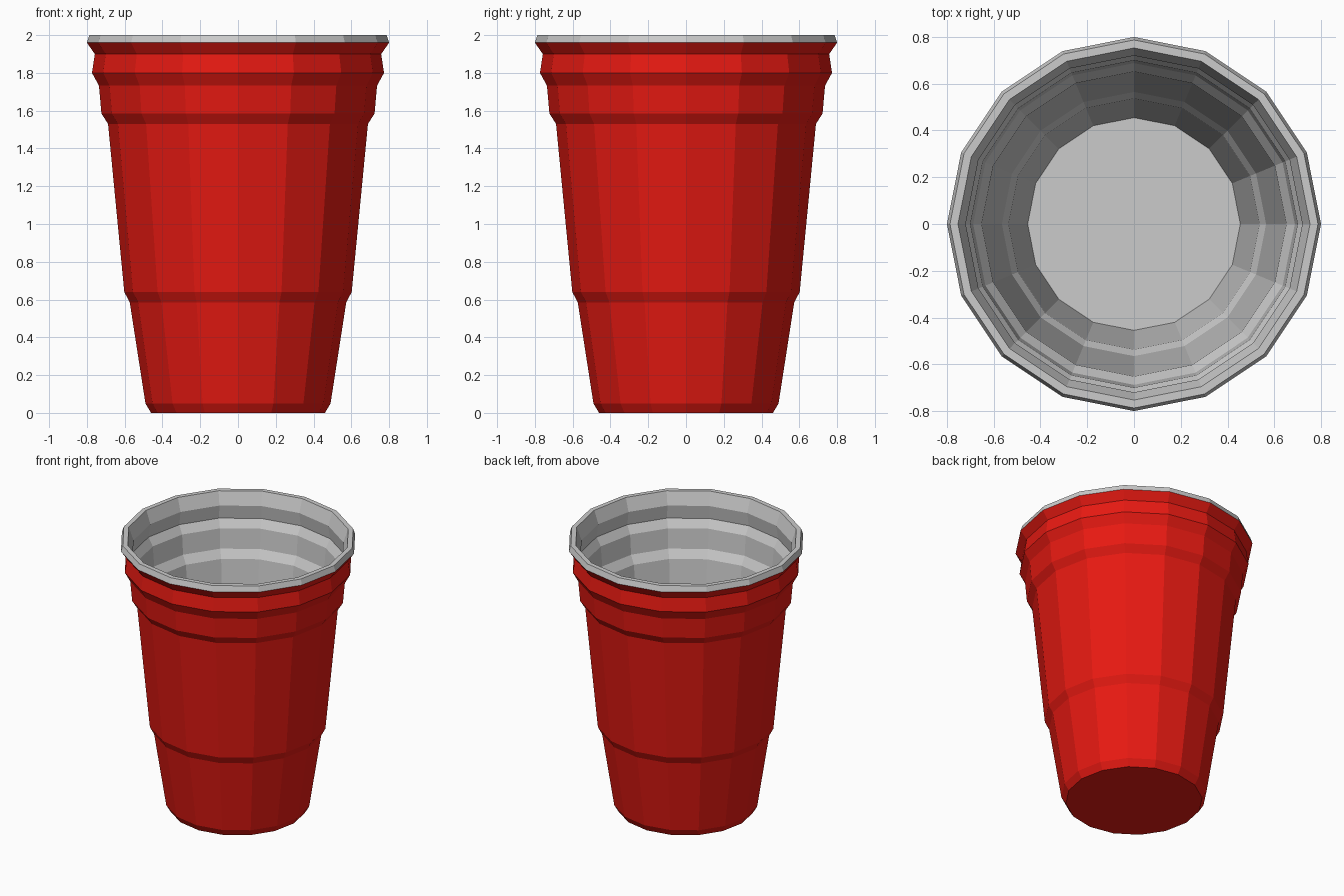
import bpy, bmesh, math

if "Cube" in bpy.data.objects:
    bpy.data.objects.remove(bpy.data.objects["Cube"])

SIDES = 16

def lathe(name, profile, cap_first=False, cap_last=False):
    """Revolve (radius, z) points around z into flat-sided bands."""
    bm = bmesh.new()
    rings = [[bm.verts.new((r * math.cos(2 * math.pi * i / SIDES),
                            r * math.sin(2 * math.pi * i / SIDES), z))
              for i in range(SIDES)] for r, z in profile]
    for a, b in zip(rings, rings[1:]):
        for i in range(SIDES):
            j = (i + 1) % SIDES
            bm.faces.new((a[i], a[j], b[j], b[i]))
    if cap_first:
        bm.faces.new(rings[0][::-1])
    if cap_last:
        bm.faces.new(rings[-1])
    mesh = bpy.data.meshes.new(name)
    bm.to_mesh(mesh)
    bm.free()
    obj = bpy.data.objects.new(name, mesh)
    bpy.context.collection.objects.link(obj)
    return obj

# Red outer wall with stepped bands and closed base
outer = [(0.46, 0), (0.49, 0.05), (0.573, 0.585), (0.602, 0.64),
         (0.688, 1.53), (0.723, 1.585), (0.736, 1.732), (0.773, 1.80),
         (0.758, 1.90), (0.80, 1.96)]
wall = lathe("cup_outer_wall", outer, cap_first=True)
red = bpy.data.materials.new("red_plastic")
red.diffuse_color = (0.8, 0.01, 0.006, 1)
red.use_nodes = True
red.node_tree.nodes["Principled BSDF"].inputs["Base Color"].default_value = red.diffuse_color
wall.data.materials.append(red)

# Grey rolled rim and inner lining, following the outer steps down to the floor
inner = [(0.80, 1.96), (0.787, 2.0), (0.753, 2.0), (0.72, 1.905),
         (0.735, 1.805), (0.70, 1.745), (0.688, 1.60), (0.652, 1.54),
         (0.565, 0.65), (0.537, 0.595), (0.455, 0.04)]
lathe("cup_rim_and_lining", inner, cap_last=True)
